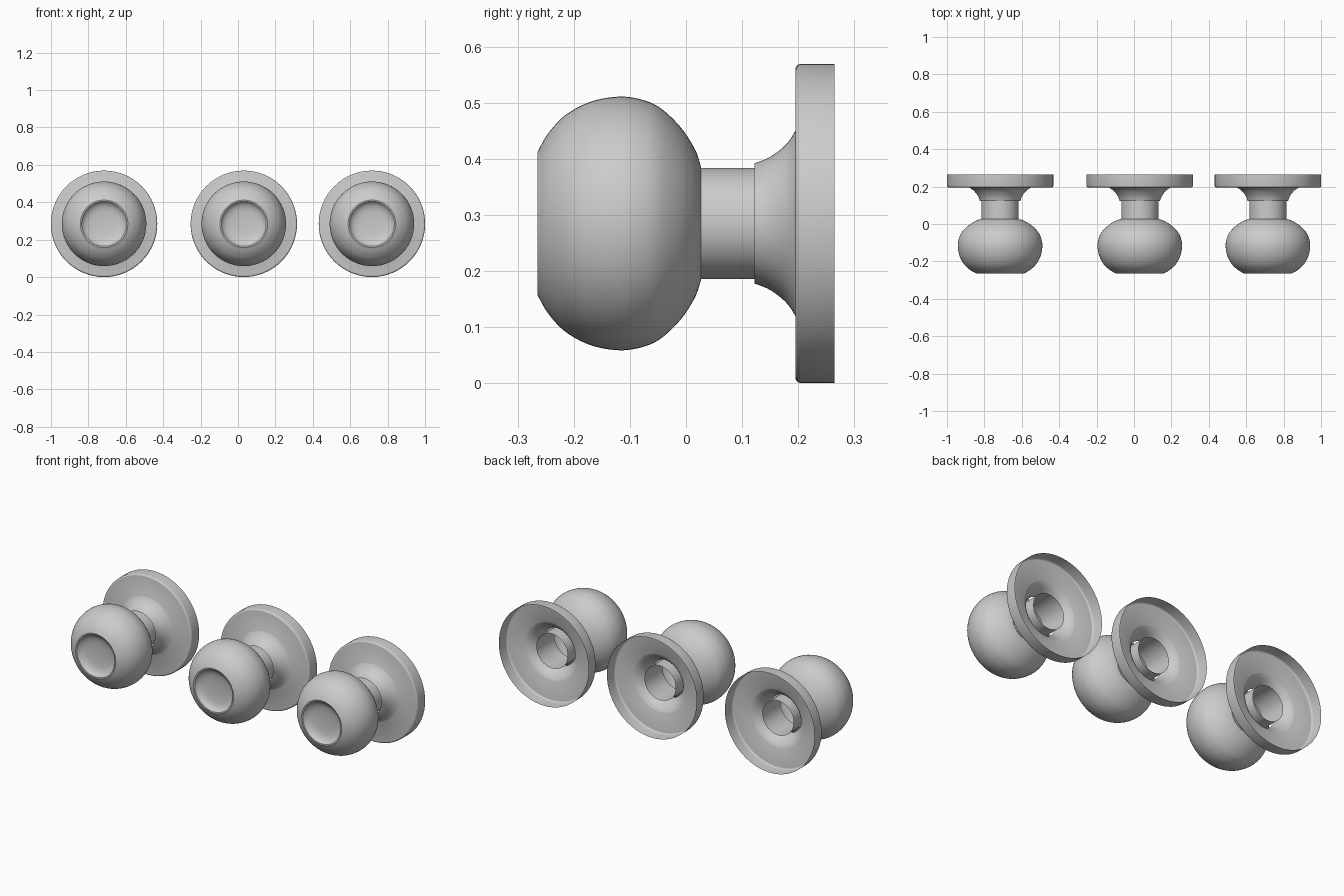
import bpy, bmesh, math
from mathutils import Vector, Matrix

if "Cube" in bpy.data.objects:
    bpy.data.objects.remove(bpy.data.objects["Cube"])

SEG = 64
ZC = 0.285


def smooth_path(pts, n=5):
    """Catmull-Rom curve through (y, radius) points."""
    p = [Vector(q) for q in pts]
    p = [2 * p[0] - p[1]] + p + [2 * p[-1] - p[-2]]
    out = []
    for i in range(1, len(p) - 2):
        a, b, c, d = p[i - 1:i + 3]
        for k in range(n):
            t = k / n
            out.append(0.5 * (2 * b + (c - a) * t + (2 * a - 5 * b + 4 * c - d) * t * t
                              + (3 * b - a - 3 * c + d) * t ** 3))
    return out + [p[-2]]


def lathe(name, profile, x):
    """Spin a (y, radius) profile about the y axis."""
    bm = bmesh.new()
    vs = [bm.verts.new((r, y, 0)) for y, r in profile]
    es = [bm.edges.new(e) for e in zip(vs, vs[1:])]
    bmesh.ops.spin(bm, geom=vs + es, cent=(0, 0, 0), axis=(0, 1, 0),
                   angle=math.tau, steps=SEG, use_duplicate=False)
    bmesh.ops.remove_doubles(bm, verts=bm.verts, dist=1e-5)
    bm.normal_update()
    # open shells: make the outer surface face outward
    big = max(bm.faces, key=lambda f: Vector((f.calc_center_median().x, 0, f.calc_center_median().z)).length)
    c = big.calc_center_median()
    if big.normal.dot(Vector((c.x, 0, c.z))) < 0:
        bmesh.ops.reverse_faces(bm, faces=bm.faces)
    me = bpy.data.meshes.new(name)
    bm.to_mesh(me)
    bm.free()
    ob = bpy.data.objects.new(name, me)
    bpy.context.collection.objects.link(ob)
    ob.location = (x, 0, ZC)
    bpy.context.view_layer.objects.active = ob
    bpy.ops.object.select_all(action='DESELECT')
    ob.select_set(True)
    bpy.ops.object.shade_smooth_by_angle(angle=math.radians(35))
    return ob


# rounded grip with a dished front
grip = smooth_path([(0.027, 0.1), (0.016, 0.132), (-0.01, 0.172), (-0.046, 0.206),
                    (-0.08, 0.221), (-0.12, 0.226), (-0.17, 0.217), (-0.215, 0.193),
                    (-0.246, 0.16), (-0.265, 0.127)])
grip += smooth_path([(-0.264, 0.12), (-0.25, 0.107), (-0.24, 0.085), (-0.235, 0.05), (-0.233, 0)], 3)

# hollow neck tube reaching into the plate
neck = [(0.19, 0.099), (0.027, 0.099)]

# hollow wall plate with rounded rim and flared collar
rim = [(0.195 + 0.01 * (1 - math.sin(a)), 0.275 + 0.0095 * math.cos(a))
       for a in (i * math.pi / 8 for i in range(5))]
plate = [(0.265, 0.2845)] + rim
plate += smooth_path([(0.195, 0.165), (0.182, 0.145), (0.165, 0.129), (0.145, 0.116), (0.122, 0.107)], 4)

for i, x in enumerate((-0.716, 0.031, 0.716), 1):
    lathe(f"knob_grip_{i}", grip, x)
    lathe(f"knob_neck_{i}", neck, x)
    lathe(f"wall_plate_{i}", plate, x)
